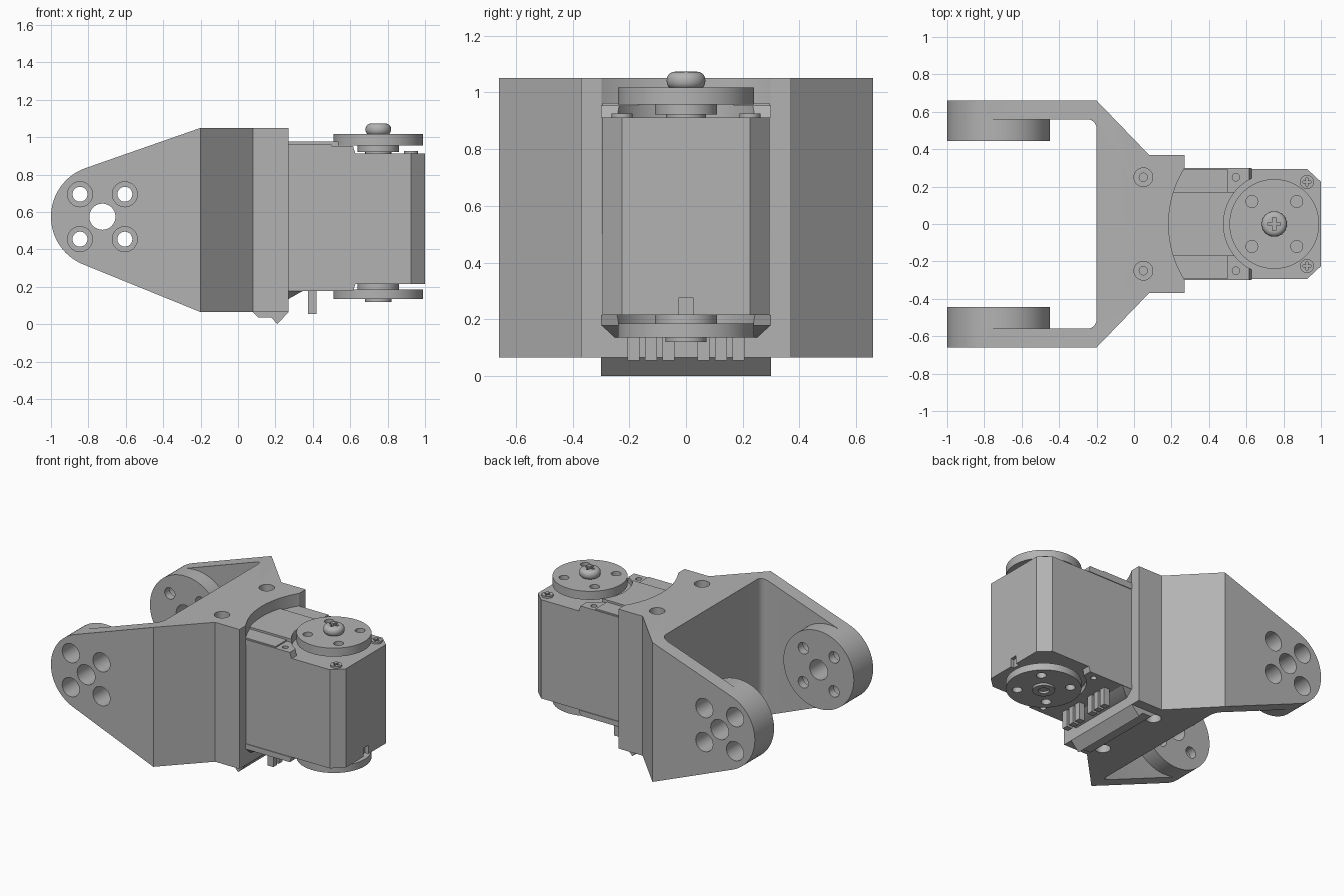
import bpy, bmesh
from math import sin, cos, pi, radians
from mathutils import Matrix, Vector

if "Cube" in bpy.data.objects:
    bpy.data.objects.remove(bpy.data.objects["Cube"], do_unlink=True)

grey = bpy.data.materials.new("plain grey")
grey.use_nodes = True
GREY = (0.45, 0.45, 0.45, 1)
grey.diffuse_color = GREY
grey.node_tree.nodes["Principled BSDF"].inputs["Base Color"].default_value = GREY


def finish(bm, name):
    bmesh.ops.recalc_face_normals(bm, faces=bm.faces)
    mesh = bpy.data.meshes.new(name)
    bm.to_mesh(mesh)
    bm.free()
    mesh.materials.append(grey)
    ob = bpy.data.objects.new(name, mesh)
    bpy.context.collection.objects.link(ob)
    return ob


def prism(name, pts, lo, hi, axis="z"):
    """Extrude a 2D outline: (x, y) along z, or (x, z) along y."""
    bm = bmesh.new()
    place = (lambda p: (p[0], p[1], lo)) if axis == "z" else (lambda p: (p[0], lo, p[1]))
    face = bm.faces.new([bm.verts.new(place(p)) for p in pts])
    new = bmesh.ops.extrude_face_region(bm, geom=[face])["geom"]
    step = Vector((0, 0, hi - lo)) if axis == "z" else Vector((0, hi - lo, 0))
    bmesh.ops.translate(bm, vec=step, verts=[v for v in new if isinstance(v, bmesh.types.BMVert)])
    return finish(bm, name)


def box(name, x0, x1, y0, y1, z0, z1):
    return prism(name, [(x0, y0), (x1, y0), (x1, y1), (x0, y1)], z0, z1)


def disc(name, a, b, r, lo, hi, axis="z", n=48):
    """Cylinder round (x, y) along z, or round (x, z) along y."""
    return prism(name, arc(a, b, r, 0, 360 - 360 / n, n), lo, hi, axis)


def arc(a, b, r, start, end, n):
    angles = [radians(start + (end - start) * i / (n - 1)) for i in range(n)]
    return [(a + r * cos(t), b + r * sin(t)) for t in angles]


def hull(name, pts):
    bm = bmesh.new()
    for p in pts:
        bm.verts.new(p)
    bmesh.ops.convex_hull(bm, input=bm.verts)
    bmesh.ops.dissolve_limit(bm, angle_limit=0.01, verts=bm.verts, edges=bm.edges)
    return finish(bm, name)


def carve(ob, tools, operation="DIFFERENCE"):
    for tool in tools:
        mod = ob.modifiers.new("cut", "BOOLEAN")
        mod.operation, mod.solver, mod.object = operation, "EXACT", tool
        bpy.context.view_layer.objects.active = ob
        bpy.ops.object.modifier_apply(modifier=mod.name)
        bpy.data.objects.remove(tool, do_unlink=True)
    return ob


def cross(x, y, z, s, depth):
    """Pair of cutters for a cross-head slot."""
    t = s * 0.25
    return [box("slot", x - s, x + s, y - t, y + t, z - depth, z + 0.02),
            box("slot", x - t, x + t, y - s, y + s, z - depth, z + 0.02)]


PX, PZ, PR = -0.725, 0.575, 0.275      # arm pivot
HX = 0.75                              # servo output axis
BOT, TOP = 0.065, 1.05
SIDES = (-1, 1)

# Forked bracket: plan outline crossed with a tapered side outline
half = [(0.27, 0.37), (0.08, 0.37), (-0.2, 0.66), (-1.05, 0.66), (-1.05, 0.56)]
half += arc(-0.25, 0.51, 0.05, 90, 0, 8)
plan = half + [(x, -y) for x, y in reversed(half)]
bracket = prism("bracket", plan, BOT, TOP)
side = hull("side", [(x, y, z) for y in SIDES for x, z in
                     arc(PX, PZ, PR, 90, 270, 40) +
                     [(-0.2, BOT), (-0.2, TOP), (0.3, BOT), (0.3, TOP)]])
carve(bracket, [side], "INTERSECT")


def arm_holes(s):
    spans = [(0.07, 0.4, 0.7, PX, PZ)]
    for dx in SIDES:
        for dz in SIDES:
            x, z = PX + 0.12 * dx, PZ + 0.12 * dz
            spans += [(0.04, 0.4, 0.7, x, z), (0.067, 0.5, 0.7, x, z)]
    return [disc("hole", x, z, r, s * lo, s * hi, "y", 32) for r, lo, hi, x, z in spans]


for s in SIDES:
    boss = disc("left_boss" if s < 0 else "right_boss", PX, PZ, PR, s * 0.445, s * 0.56, "y", 80)
    carve(boss, arm_holes(s))
    carve(bracket, arm_holes(s))
    for z0, z1, r in ((0.95, 1.1, 0.05), (0.85, 0.96, 0.022), (0.0, 0.16, 0.05)):
        carve(bracket, [disc("hole", 0.05, s * 0.25, r, z0, z1, n=32)])
# Curved clearance where the servo slides in
carve(bracket, [disc("clearance", HX, 0, 0.565, 0.5, 1.2, n=128)])

# Chamfered lip below the bracket
prism("bottom_lip", [(0.08, 0.065), (0.11, 0.035), (0.18, 0.035), (0.21, 0.0), (0.27, 0.065)],
      -0.3, 0.3, "y")

# Servo body with chamfered outer corners
body = prism("servo_body", [(0.15, -0.295), (0.925, -0.295), (1, -0.225), (1, 0.225),
                            (0.925, 0.295), (0.15, 0.295)], 0.215, 0.912)
carve(body, [box("notch", 0.975, 1.1, -0.026, 0.026, 0.1, 0.275)])

# Raised caps that curve round the horns, above and below
for name, inner, outer in (("top_cap", 0.912, 0.953), ("bottom_cap", 0.215, 0.178)):
    cap = prism(name, [(0.15, inner), (0.628, inner), (0.615, outer), (0.15, outer)],
                -0.3, 0.3, "y")
    lo, hi = min(inner, outer) - 0.05, max(inner, outer) + 0.05
    carve(cap, [disc("curve", HX, 0, 0.272, lo, hi, n=96)])
    carve(cap, [disc("hole", 0.545, s * 0.25, 0.02, lo, hi, n=24) for s in SIDES])
plate = box("top_cover", 0.15, 0.54, -0.17, 0.17, 0.95, 0.976)
carve(plate, [disc("curve", HX, 0, 0.272, 0.9, 1.0, n=96)])
for s in SIDES:
    box("cover_rail", 0.15, 0.5, s * 0.17, s * 0.295, 0.95, 0.962)

# Sloped connector housing and its pins
hull("connector_housing", [(x, s * y, z) for s in SIDES for x, y, z in
                           ((0.2, 0.3, 0.18), (0.35, 0.3, 0.18), (0.2, 0.25, 0.135),
                            (0.27, 0.25, 0.135))])
for s in SIDES:
    for i in range(3):
        y = s * (0.062 + 0.0615 * i)
        box("connector_pin", 0.375, 0.42, y - 0.021, y + 0.021, 0.055, 0.2)


def horn(name, z0, z1):
    ob = disc(name, HX, 0, 0.24, z0, z1, n=96)
    return carve(ob, [disc("hole", HX + 0.12 * a, 0.12 * b, 0.032, z0 - 0.1, z1 + 0.1, n=24)
                      for a in SIDES for b in SIDES])


# Output horn with hub, spline and screw
horn("top_horn", 0.957, 1.017)
disc("top_hub", HX, 0, 0.11, 0.922, 0.957)
disc("top_spline", HX, 0, 0.07, 0.9, 0.925, n=24)
screw = disc("horn_screw", HX, 0, 0.068, 1.01, 1.073)
bevel = screw.modifiers.new("round", "BEVEL")
bevel.width, bevel.segments, bevel.limit_method = 0.028, 5, "ANGLE"
bpy.context.view_layer.objects.active = screw
bpy.ops.object.modifier_apply(modifier=bevel.name)
carve(screw, cross(HX, 0, 1.073, 0.034, 0.03))

# Idler horn underneath
horn("bottom_horn", 0.135, 0.185)
disc("bottom_hub", HX, 0, 0.11, 0.183, 0.22)
carve(disc("bottom_collar", HX, 0, 0.072, 0.12, 0.137), [disc("hole", HX, 0, 0.035, 0.1, 0.15)])

# Case screws
for s in SIDES:
    head = disc("case_screw", 0.925, s * 0.225, 0.037, 0.9, 0.925, n=32)
    carve(head, cross(0.925, s * 0.225, 0.925, 0.022, 0.01))

# Smooth curved walls, keep edges sharp
for ob in bpy.context.scene.objects:
    if ob.type == "MESH":
        bpy.ops.object.select_all(action="DESELECT")
        ob.select_set(True)
        bpy.context.view_layer.objects.active = ob
        bpy.ops.object.shade_smooth_by_angle(angle=radians(30))
